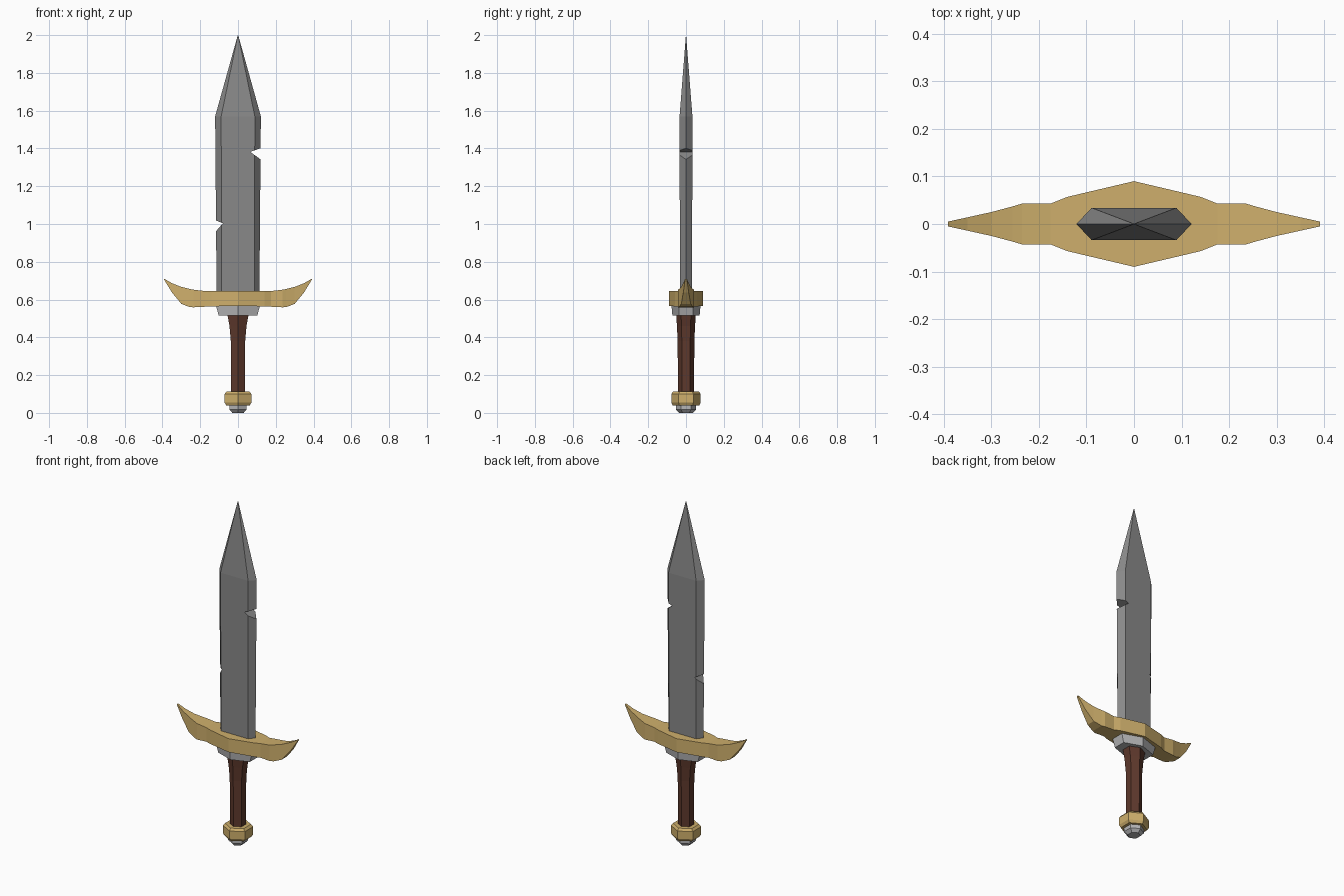
import bpy, bmesh, math

if "Cube" in bpy.data.objects:
    bpy.data.objects.remove(bpy.data.objects["Cube"])


def material(name, rgb):
    m = bpy.data.materials.new(name)
    m.diffuse_color = (*rgb, 1)
    m.use_nodes = True
    m.node_tree.nodes["Principled BSDF"].inputs["Base Color"].default_value = m.diffuse_color
    return m


STEEL = material("dark steel", (0.25, 0.25, 0.25))
SILVER = material("pale silver", (0.46, 0.46, 0.47))
GOLD = material("dull gold", (0.62, 0.43, 0.15))
LEATHER = material("brown leather", (0.11, 0.04, 0.025))


def loft(name, rings, mat):
    """Closed solid through rings of matching point counts."""
    bm = bmesh.new()
    loops = [[bm.verts.new(p) for p in ring] for ring in rings]
    n = len(loops[0])
    for a, b in zip(loops, loops[1:]):
        for i in range(n):
            j = (i + 1) % n
            bm.faces.new((a[i], a[j], b[j], b[i]))
    bm.faces.new(loops[0])
    bm.faces.new(loops[-1])
    bmesh.ops.remove_doubles(bm, verts=bm.verts, dist=1e-5)
    bmesh.ops.recalc_face_normals(bm, faces=bm.faces)
    mesh = bpy.data.meshes.new(name)
    bm.to_mesh(mesh)
    bm.free()
    ob = bpy.data.objects.new(name, mesh)
    bpy.context.collection.objects.link(ob)
    mesh.materials.append(mat)
    return ob


def hexagon(rx, ry, z):
    """Hexagon with corners on +y and -y; rx is its flat half width."""
    k = math.cos(math.pi / 6)
    return [(rx / k * math.sin(i * math.pi / 3), ry * math.cos(i * math.pi / 3), z)
            for i in range(6)]


def blade_ring(edge, flat, y, z):
    return [(-edge, 0, z), (-flat, -y, z), (flat, -y, z),
            (edge, 0, z), (flat, y, z), (-flat, y, z)]


# Blade: bevelled flat bar running to a point
blade = loft("blade", [blade_ring(0.113, 0.087, 0.032, 0.60),
                       blade_ring(0.121, 0.089, 0.034, 1.57),
                       blade_ring(0.001, 0.0007, 0.0005, 2.0)], STEEL)

# Battle notches in both edges
for tri in ([(0.125, 1.403), (0.065, 1.382), (0.125, 1.338)],
            [(-0.125, 1.022), (-0.08, 1.004), (-0.125, 0.952)]):
    cutter = loft("notch_cutter", [[(x, y, z) for x, z in tri] for y in (-0.1, 0.1)], STEEL)
    cutter.hide_render = True
    mod = blade.modifiers.new("notch", 'BOOLEAN')
    mod.operation = 'DIFFERENCE'
    mod.solver = 'EXACT'
    mod.object = cutter
    bpy.context.view_layer.objects.active = blade
    bpy.ops.object.modifier_apply(modifier=mod.name)
    bpy.data.objects.remove(cutter)

# Crossguard: stations of x, half depth, low z, high z, mirrored to both sides
half = [(0, 0.09, 0.566, 0.645), (0.14, 0.057, 0.564, 0.645),
        (0.175, 0.043, 0.562, 0.645), (0.235, 0.043, 0.559, 0.652),
        (0.255, 0.037, 0.56, 0.656), (0.30, 0.025, 0.577, 0.667),
        (0.35, 0.014, 0.638, 0.687), (0.391, 0.005, 0.705, 0.71)]
stations = [(-x, y, a, b) for x, y, a, b in half[:0:-1]] + half
loft("crossguard", [[(x, -y, a), (x, y, a), (x, y, b), (x, -y, b)]
                    for x, y, a, b in stations], GOLD)

# Collar under the guard
loft("collar", [hexagon(0.102, 0.072, 0.515), hexagon(0.117, 0.077, 0.57)], SILVER)

# Grip flaring toward the guard
loft("grip", [hexagon(0.038, 0.043, 0.10), hexagon(0.038, 0.044, 0.38),
              hexagon(0.045, 0.048, 0.46), hexagon(0.056, 0.052, 0.52)], LEATHER)

# Pommel with chamfered rims
loft("pommel", [hexagon(0.062, 0.07, 0.04), hexagon(0.071, 0.078, 0.055),
                hexagon(0.071, 0.078, 0.10), hexagon(0.06, 0.068, 0.113)], GOLD)

# End cap
loft("pommel_cap", [hexagon(0.03, 0.036, 0.0), hexagon(0.046, 0.054, 0.018),
                    hexagon(0.046, 0.054, 0.045)], SILVER)
